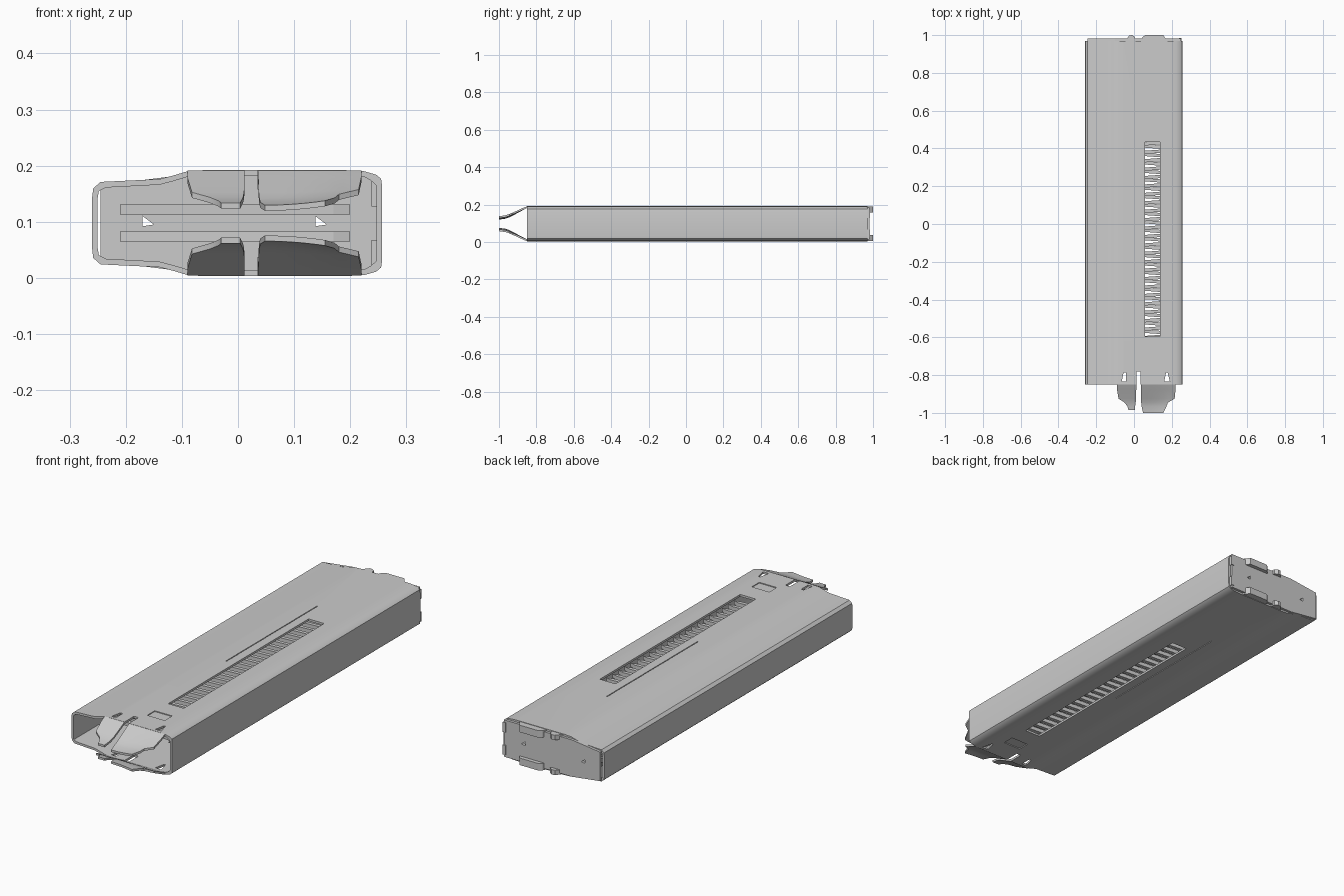
import bpy, bmesh, math

if "Cube" in bpy.data.objects:
    bpy.data.objects.remove(bpy.data.objects["Cube"])

ZC = 0.0975  # mid height; the part is symmetric about this plane


def finish(name, bm, smooth=True):
    bmesh.ops.recalc_face_normals(bm, faces=bm.faces[:])
    me = bpy.data.meshes.new(name)
    bm.to_mesh(me)
    bm.free()
    ob = bpy.data.objects.new(name, me)
    bpy.context.collection.objects.link(ob)
    if smooth:
        bpy.ops.object.select_all(action='DESELECT')
        ob.select_set(True)
        bpy.context.view_layer.objects.active = ob
        bpy.ops.object.shade_smooth_by_angle(angle=math.radians(32))
    return ob


def prism(bm, pts, axis, a, b):
    """Extrude a 2D polygon along z (pts are x,y) or y (pts are x,z)."""
    put = (lambda p, t: (p[0], p[1], t)) if axis == 'z' else (lambda p, t: (p[0], t, p[1]))
    lo = [bm.verts.new(put(p, a)) for p in pts]
    hi = [bm.verts.new(put(p, b)) for p in pts]
    bm.faces.new(lo)
    bm.faces.new(hi[::-1])
    n = len(pts)
    for i in range(n):
        j = (i + 1) % n
        bm.faces.new((lo[i], lo[j], hi[j], hi[i]))


def box(bm, x0, x1, y0, y1, z0, z1):
    prism(bm, [(x0, y0), (x1, y0), (x1, y1), (x0, y1)], 'z', z0, z1)


def cut(target, bm, name):
    cutter = finish(name, bm, False)
    cutter.hide_render = True
    mod = target.modifiers.new(name, 'BOOLEAN')
    mod.operation, mod.solver, mod.object = 'DIFFERENCE', 'EXACT', cutter
    bpy.context.view_layer.objects.active = target
    bpy.ops.object.modifier_apply(modifier=mod.name)
    bpy.data.objects.remove(cutter)


# Hollow sheet-metal tube, narrower along the -x edge
def section(t):
    top = [(-0.26 + t, 0.045), (-0.258 + t, 0.062 - t / 2), (-0.245 + t, 0.0735 - t),
           (-0.14, 0.0785 - t), (-0.115, 0.085 - t), (-0.09, 0.0925 - t), (-0.06, 0.0945 - t),
           (0.19, 0.0945 - t), (0.225, 0.0925 - t), (0.246 - t, 0.0865 - t),
           (0.255 - t, 0.079 - t), (0.257 - t, 0.065)]
    return [(x, ZC + z) for x, z in top] + [(x, ZC - z) for x, z in reversed(top)]


bm = bmesh.new()
rings = [[bm.verts.new((x, y, z)) for x, z in section(t)]
         for t, y in ((0, -0.85), (0, 0.97), (0.01, 0.97), (0.01, -0.85))]
for k in range(4):
    r, s = rings[k], rings[(k + 1) % 4]
    for i in range(len(r)):
        j = (i + 1) % len(r)
        bm.faces.new((r[i], r[j], s[j], s[i]))
tube = finish('magazine_tube', bm)

# Windows, slit between the lips, small lip-corner holes
bm = bmesh.new()
box(bm, 0.058, 0.138, -0.595, 0.435, -0.1, 0.3)
box(bm, 0.012, 0.035, -0.9, -0.78, -0.1, 0.3)
prism(bm, [(-0.065, -0.835), (-0.042, -0.835), (-0.042, -0.785), (-0.055, -0.785)], 'z', -0.1, 0.3)
prism(bm, [(0.16, -0.835), (0.19, -0.835), (0.178, -0.785), (0.17, -0.785)], 'z', -0.1, 0.3)
cut(tube, bm, 'window_cutter')

# Shallow catch recess and seam line on both broad sides
bm = bmesh.new()
for z0, z1 in ((0.188, 0.3), (-0.1, 0.007)):
    box(bm, 0.052, 0.142, -0.74, -0.685, z0, z1)
    box(bm, 0.013, 0.017, -0.11, 0.56, z0 + 0.001 * (z0 > 0), z1 - 0.001 * (z0 < 0))
cut(tube, bm, 'recess_cutter')
tube.select_set(True)
bpy.context.view_layer.objects.active = tube
bpy.ops.object.shade_smooth_by_angle(angle=math.radians(32))


# Feed lips: rows of (y, left x, right x, height above mid plane)
def lip(name, rows, side, droop):
    bm = bmesh.new()
    n = 6
    layers = []
    for th in (0, 0.01):
        g = []
        for y, xl, xr, h in rows:
            f = min(1, (-0.85 - y) / 0.1)
            g.append([bm.verts.new((xl + (xr - xl) * i / n, y,
                      ZC + side * (h - th + droop * f * (i / n) ** 2))) for i in range(n + 1)])
        for a, b in zip(g, g[1:]):
            for i in range(n):
                bm.faces.new((a[i], a[i + 1], b[i + 1], b[i]))
        layers.append(g)
    rims = [r[0] + [row[-1] for row in r[1:]] + r[-1][-2::-1] + [row[0] for row in r[-2:0:-1]]
            for r in layers]
    m = len(rims[0])
    for i in range(m):
        j = (i + 1) % m
        bm.faces.new((rims[0][i], rims[0][j], rims[1][j], rims[1][i]))
    finish(name, bm)


short = [(-0.85, -0.09, 0.012, 0.0935), (-0.875, -0.09, 0.012, 0.081), (-0.925, -0.082, 0.011, 0.055),
         (-0.945, -0.05, 0.009, 0.046), (-0.965, -0.035, 0.006, 0.040), (-0.985, -0.03, 0.004, 0.036)]
long = [(-0.85, 0.036, 0.22, 0.0935), (-0.875, 0.036, 0.22, 0.081), (-0.925, 0.037, 0.215, 0.054),
        (-0.945, 0.038, 0.18, 0.044), (-0.965, 0.04, 0.172, 0.037), (-1.0, 0.048, 0.155, 0.032)]
for label, side in (('upper', 1), ('lower', -1)):
    lip(label + '_short_feed_lip', short, side, 0)
    lip(label + '_long_feed_lip', long, side, 0.008)

# Spring: slightly slanted flat coils in two layers
bm = bmesh.new()
COILS = 36
for k in range(COILS):
    y = -0.66 + 1.56 * k / (COILS - 1)
    for side in (1, -1):
        s = side * 0.014
        wire = [(-0.21, y - s), (0.17, y + s), (0.2, y + s + 0.008),
                (0.17, y + s + 0.017), (-0.21, y - s + 0.017)]
        z = ZC + side * 0.024
        prism(bm, wire, 'z', z - 0.009, z + 0.009)
finish('spring_coils', bm, False)

# Base plate with two small holes
bm = bmesh.new()
prism(bm, [(-0.245, 0.03), (-0.1, 0.012), (0.248, 0.012),
           (0.248, 0.183), (-0.1, 0.183), (-0.245, 0.165)], 'y', 0.969, 0.982)
plate = finish('base_plate', bm, False)
bm = bmesh.new()
for x in (0.148, -0.16):
    prism(bm, [(x - 0.01, 0.092), (x + 0.01, 0.095), (x - 0.01, 0.11)], 'y', 0.9, 1.1)
cut(plate, bm, 'plate_hole_cutter')

# Folded end tabs on both broad sides
bm = bmesh.new()
for s in (1, -1):
    def zs(a, b):
        return sorted((ZC + s * a, ZC + s * b))
    prism(bm, [(0.035, 0.965), (0.18, 0.965), (0.165, 0.985), (0.155, 1.0),
               (0.06, 1.0), (0.045, 0.99)], 'z', *zs(0.06, 0.0925))
    prism(bm, [(-0.05, 0.965), (0.01, 0.965), (0.005, 0.99), (-0.01, 1.0), (-0.025, 0.998)],
          'z', *zs(0.07, 0.0925))
    box(bm, 0.238, 0.252, 0.965, 0.985, *zs(0.03, 0.075))
finish('folded_end_tabs', bm, False)
